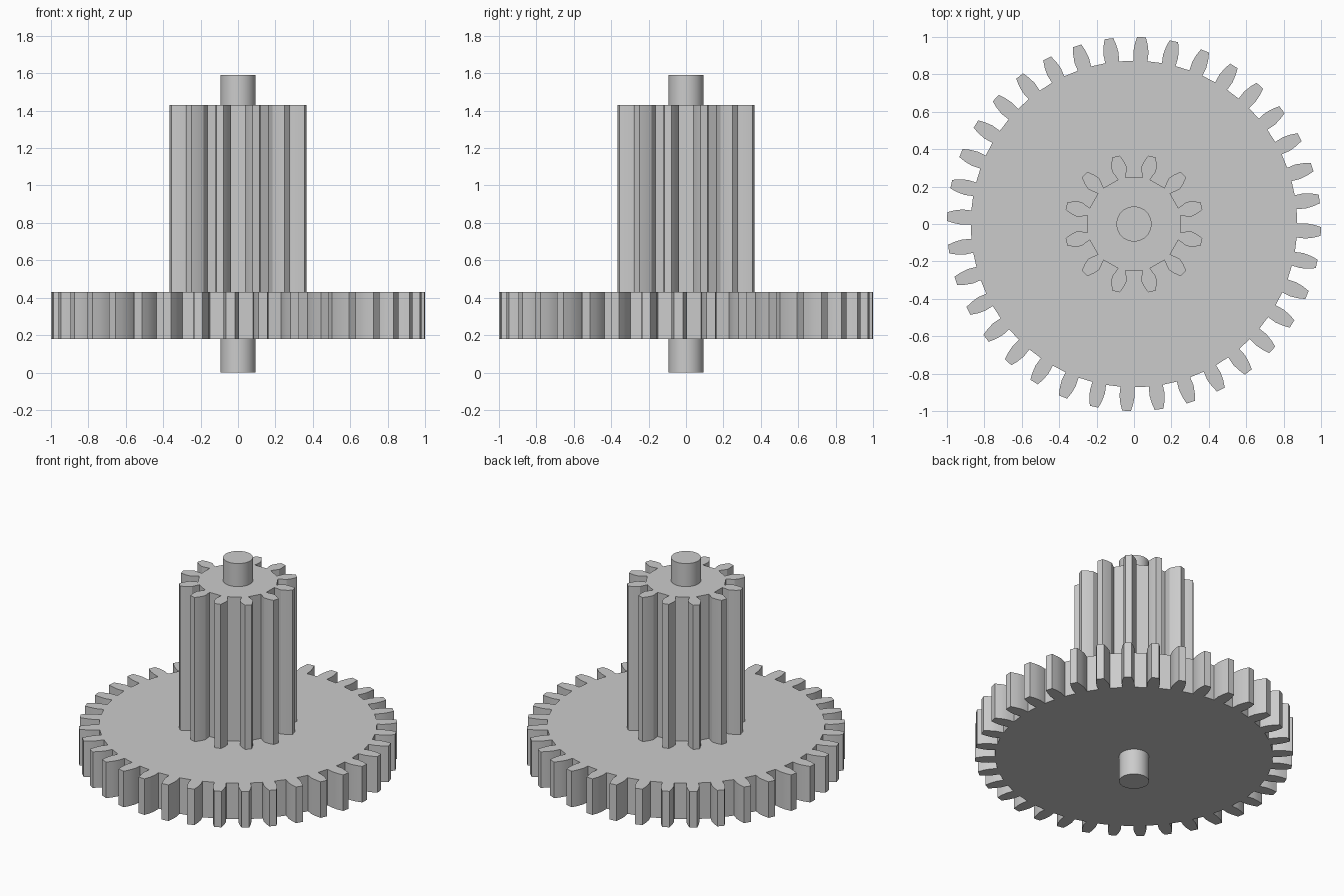
import bpy
import bmesh
import math

if "Cube" in bpy.data.objects:
    bpy.data.objects.remove(bpy.data.objects["Cube"], do_unlink=True)

# Single grey finish
grey = bpy.data.materials.new("plain_grey")
grey.use_nodes = True
colour = (0.6, 0.6, 0.6, 1.0)
grey.diffuse_color = colour
grey.node_tree.nodes["Principled BSDF"].inputs["Base Color"].default_value = colour


def smooth(obj):
    """Smooth curved flanks while keeping hard edges sharp."""
    bpy.ops.object.select_all(action="DESELECT")
    obj.select_set(True)
    bpy.context.view_layer.objects.active = obj
    bpy.ops.object.shade_smooth_by_angle(angle=math.radians(30))


def extrude_outline(name, outline, bottom, top):
    """Make a solid prism from a list of (x, y) points."""
    bm = bmesh.new()
    face = bm.faces.new([bm.verts.new((x, y, bottom)) for x, y in outline])
    result = bmesh.ops.extrude_face_region(bm, geom=[face], use_keep_orig=True)
    raised = [v for v in result["geom"] if isinstance(v, bmesh.types.BMVert)]
    bmesh.ops.translate(bm, verts=raised, vec=(0, 0, top - bottom))
    bmesh.ops.recalc_face_normals(bm, faces=bm.faces)
    mesh = bpy.data.meshes.new(name)
    bm.to_mesh(mesh)
    bm.free()
    mesh.materials.append(grey)
    obj = bpy.data.objects.new(name, mesh)
    bpy.context.collection.objects.link(obj)
    smooth(obj)
    return obj


def gear_outline(teeth, first_angle, flank):
    """Repeat one tooth; flank lists (radius, half angle) from root to tip."""
    points = []
    for i in range(teeth):
        centre = first_angle + i * 360 / teeth
        side = [(r, centre - a) for r, a in flank]
        side += [(r, centre + a) for r, a in reversed(flank)]
        for r, a in side:
            a = math.radians(a)
            points.append((r * math.cos(a), r * math.sin(a)))
    return points


# Wide gear wheel
wheel_flank = [(0.873, 2.45), (0.92, 2.55), (0.962, 2.05), (1.0, 1.35)]
extrude_outline("large_gear", gear_outline(36, -2.3, wheel_flank), 0.18, 0.43)

# Tall pinion with undercut teeth, seated in the wheel
pinion_flank = [(0.252, 4.8), (0.305, 7.8), (0.342, 5.7), (0.374, 3.1)]
extrude_outline("pinion_gear", gear_outline(12, 15, pinion_flank), 0.42, 1.43)

# Round shaft through both gears
sides = 48
circle = [(0.094 * math.cos(math.tau * i / sides),
           0.094 * math.sin(math.tau * i / sides)) for i in range(sides)]
extrude_outline("shaft", circle, 0.0, 1.59)
